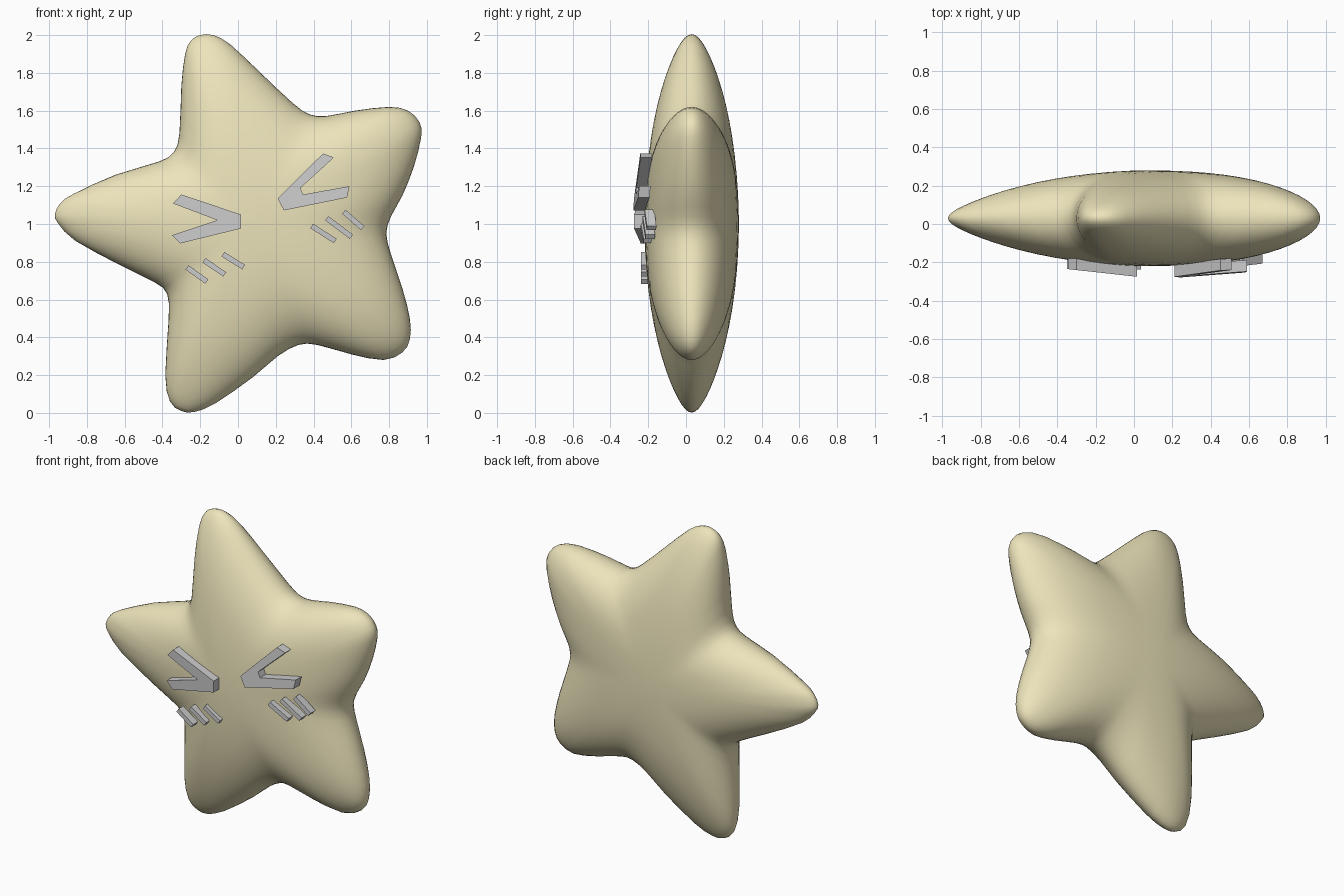
import bpy, bmesh, math
from mathutils import Vector

if "Cube" in bpy.data.objects:
    bpy.data.objects.remove(bpy.data.objects["Cube"])

# star outline (x, z), clockwise from the top tip
OUTLINE = [(-.20, 2.0), (-.13, 2.0), (-.04, 1.95), (.12, 1.80), (.29, 1.64), (.38, 1.58), (.47, 1.572),
           (.62, 1.60), (.80, 1.62), (.90, 1.60), (.96, 1.54), (.97, 1.46), (.93, 1.30), (.87, 1.15),
           (.81, 1.04), (.785, .95), (.81, .84), (.87, .66), (.91, .50), (.91, .39), (.87, .32), (.77, .28),
           (.60, .31), (.42, .36), (.32, .36), (.21, .30), (.08, .19), (-.12, .05), (-.23, .005), (-.30, .01),
           (-.36, .06), (-.385, .20), (-.367, .50), (-.375, .63), (-.44, .69), (-.62, .78), (-.86, .91),
           (-.95, 1.0), (-.97, 1.05), (-.94, 1.11), (-.87, 1.16), (-.65, 1.26), (-.42, 1.33), (-.34, 1.38),
           (-.31, 1.48), (-.30, 1.73), (-.28, 1.90), (-.25, 1.97)]
CENTRE = Vector((.07, 1.0))
MID_Y, HALF, RINGS = .03, .25, 16


def finish(bm, name, colour=None):
    bmesh.ops.recalc_face_normals(bm, faces=bm.faces)
    me = bpy.data.meshes.new(name)
    bm.to_mesh(me)
    bm.free()
    ob = bpy.data.objects.new(name, me)
    bpy.context.collection.objects.link(ob)
    if colour:
        mat = bpy.data.materials.new(name + "_colour")
        mat.diffuse_color = colour
        mat.use_nodes = True
        mat.node_tree.nodes["Principled BSDF"].inputs["Base Color"].default_value = mat.diffuse_color
        me.materials.append(mat)
    return ob


def smooth_loop(pts, sub=2):
    # closed Catmull-Rom curve
    p = [Vector(q) for q in pts]
    n, out = len(p), []
    for i in range(n):
        a, b, c, d = (p[(i + k) % n] for k in (-1, 0, 1, 2))
        for j in range(sub):
            t = j / sub
            out.append(.5 * (2 * b + (c - a) * t + (2 * a - 5 * b + 4 * c - d) * t * t
                             + (3 * b - a - 3 * c + d) * t ** 3))
    return out


def puffed_star():
    bm = bmesh.new()
    rim = smooth_loop(OUTLINE)
    n = len(rim)
    edge = [bm.verts.new((p.x, MID_Y, p.y)) for p in rim]
    for side in (-1, 1):
        pole = bm.verts.new((CENTRE.x, MID_Y + side * HALF, CENTRE.y))
        prev = None
        for k in range(1, RINGS + 1):
            s = math.sin(math.pi / 2 * k / RINGS)
            ring = edge
            if k < RINGS:
                ring = []
                for p in rim:
                    d = (p - CENTRE) * s
                    r = d.length
                    taper = 1 - (.42 - .12 * d.x / r) * r ** 1.7
                    h = HALF * taper * math.sqrt(1 - s ** 4)
                    ring.append(bm.verts.new((CENTRE.x + d.x, MID_Y + side * h, CENTRE.y + d.y)))
            for i in range(n):
                j = (i + 1) % n
                if prev:
                    bm.faces.new((prev[i], prev[j], ring[j], ring[i]))
                else:
                    bm.faces.new((pole, ring[i], ring[j]))
            prev = ring
    for f in bm.faces:
        f.smooth = True
    return finish(bm, "star_body", (.85, .78, .50, 1))


def slab(name, pts, front, depth):
    # flat outline extruded backwards; front(x, z) gives the front y
    bm = bmesh.new()
    f = [bm.verts.new((x, front(x, z), z)) for x, z in pts]
    b = [bm.verts.new((x, front(x, z) + depth, z)) for x, z in pts]
    bm.faces.new(f)
    bm.faces.new(b[::-1])
    for i in range(len(f)):
        j = (i + 1) % len(f)
        bm.faces.new((f[i], b[i], b[j], f[j]))
    return finish(bm, name)


def bar(name, a, b, front, width=.028):
    a, b = Vector(a), Vector(b)
    d = (b - a).normalized()
    o = Vector((-d.y, d.x)) * width / 2
    slab(name, [a + o, b + o, b - o, a - o], front, .05)


puffed_star()

# squeezed-shut eyes
slab("left_eye", [(-.30, 1.156), (.016, 1.05), (.016, .976), (-.307, .897), (-.35, .94), (-.11, 1.02),
                  (-.344, 1.109)], lambda x, z: -.275 - .11 * (x - .016), .06)
slab("right_eye", [(.45, 1.373), (.508, 1.352), (.33, 1.19), (.345, 1.156), (.59, 1.20), (.577, 1.14),
                   (.243, 1.072), (.21, 1.135)],
     lambda x, z: -.28 + .06 * (x - .21) + .08 * (z - 1.08), .06)

# cheek blush strokes
for i, (a, b) in enumerate([((-.27, .77), (-.165, .695)), ((-.18, .808), (-.07, .733)), ((-.08, .84), (.03, .772))]):
    bar(f"left_blush_{i}", a, b, lambda x, z: -.238)
for i, (a, b) in enumerate([((.39, .99), (.515, .91)), ((.47, 1.03), (.60, .933)), ((.56, 1.065), (.66, .978))]):
    bar(f"right_blush_{i}", a, b, lambda x, z: -.24 + .12 * (x - .39))
